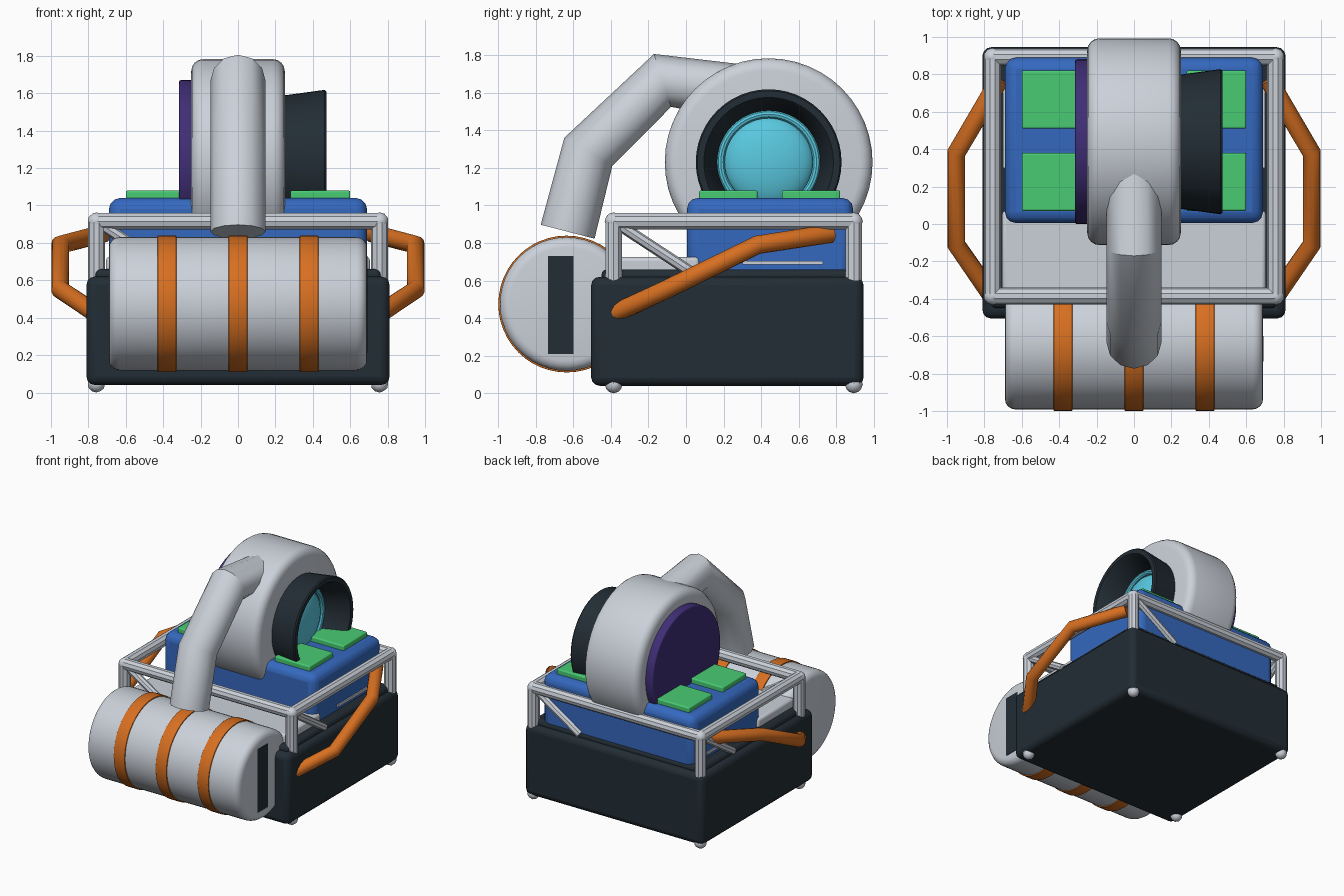
import bpy, bmesh, math
from mathutils import Vector

cube = bpy.data.objects.get("Cube")
if cube:
    bpy.data.objects.remove(cube, do_unlink=True)


def material(name, rgb):
    m = bpy.data.materials.new(name)
    m.use_nodes = True
    m.diffuse_color = (*rgb, 1)
    m.node_tree.nodes["Principled BSDF"].inputs["Base Color"].default_value = (*rgb, 1)
    return m


GREY = material("light grey", (0.6, 0.64, 0.7))
DARK = material("dark slate", (0.016, 0.026, 0.035))
BLUE = material("blue", (0.035, 0.14, 0.52))
GREEN = material("green", (0.065, 0.6, 0.17))
PURPLE = material("purple", (0.05, 0.027, 0.18))
ORANGE = material("orange", (0.68, 0.16, 0.015))
CYAN = material("cyan", (0.1, 0.58, 0.74))


def finish(name, bm, mat, bevel=0, segments=3):
    bmesh.ops.recalc_face_normals(bm, faces=bm.faces)
    mesh = bpy.data.meshes.new(name)
    bm.to_mesh(mesh)
    bm.free()
    ob = bpy.data.objects.new(name, mesh)
    bpy.context.collection.objects.link(ob)
    mesh.materials.append(mat)
    if bevel:
        mod = ob.modifiers.new("soft edges", "BEVEL")
        mod.width, mod.segments = bevel, segments
    smooth(ob)
    return ob


def smooth(ob):
    bpy.ops.object.select_all(action="DESELECT")
    ob.select_set(True)
    bpy.context.view_layer.objects.active = ob
    bpy.ops.object.shade_smooth_by_angle(angle=math.radians(35))


def box(name, lo, hi, mat, bevel=0.0):
    """Box between two opposite corners."""
    lo, hi = Vector(lo), Vector(hi)
    bm = bmesh.new()
    bmesh.ops.create_cube(bm, size=1)
    for v in bm.verts:
        v.co = (lo + hi) / 2 + v.co * (hi - lo)
    return finish(name, bm, mat, bevel)


def lathe(name, profile, y, z, mat, closed=False, steps=48):
    """Spin (x, radius) points around an axis along x."""
    bm = bmesh.new()
    verts = [bm.verts.new((x, y, z + r)) for x, r in profile]
    pairs = list(zip(verts, verts[1:] + verts[:1]))
    edges = [bm.edges.new(p) for p in (pairs if closed else pairs[:-1])]
    bmesh.ops.spin(bm, geom=verts + edges, cent=(0, y, z), axis=(1, 0, 0),
                   angle=math.tau, steps=steps)
    bmesh.ops.remove_doubles(bm, verts=bm.verts, dist=0.0005)
    return finish(name, bm, mat)


def drum(name, x0, x1, radius, soft, y, z, mat):
    """Closed disc with rounded rims."""
    arc = [(soft * (1 - math.sin(a)), soft * (1 - math.cos(a)))
           for a in (math.pi / 2 * i / 4 for i in range(5))]
    left = [(x0 + d, radius - e) for d, e in reversed(arc)]
    right = [(x1 - d, radius - e) for d, e in arc]
    left.sort(key=lambda p: p[0])
    right.sort(key=lambda p: p[0])
    return lathe(name, [(x0, 0)] + left + right + [(x1, 0)], y, z, mat)


def tube(name, points, radius, mat, resolution=4):
    """Round mitred tube along a straight-sided path."""
    curve = bpy.data.curves.new(name, "CURVE")
    curve.dimensions = "3D"
    curve.bevel_depth, curve.bevel_resolution = radius, resolution
    curve.use_fill_caps = True
    spline = curve.splines.new("POLY")
    spline.points.add(len(points) - 1)
    for p, co in zip(spline.points, points):
        p.co = (*co, 1)
    ob = bpy.data.objects.new(name, curve)
    bpy.context.collection.objects.link(ob)
    curve.materials.append(mat)
    bpy.ops.object.select_all(action="DESELECT")
    ob.select_set(True)
    bpy.context.view_layer.objects.active = ob
    bpy.ops.object.convert(target="MESH")
    smooth(bpy.context.view_layer.objects.active)


# Base housing with a slightly raised lid
box("base", (-0.81, -0.505, 0.04), (0.81, 0.945, 0.62), DARK, 0.045)
box("base_lid", (-0.765, -0.45, 0.5), (0.765, 0.9, 0.66), DARK, 0.03)

# Deck plate, body block, side trims and pads
box("deck_plate", (-0.705, -0.4, 0.6), (0.705, 0.07, 0.725), GREY, 0.02)
box("body_block", (-0.69, 0.005, 0.55), (0.69, 0.89, 1.04), BLUE, 0.06)
box("side_trim", (-0.7, 0.3, 0.685), (0.7, 0.73, 0.705), GREY)
for side in (-1, 1):
    for y in (0.07, 0.51):
        xs = sorted((side * 0.28, side * 0.6))
        box("pad", (xs[0], y, 1.02), (xs[1], y + 0.31, 1.08), GREEN, 0.01)

# Tube frame: posts, feet, top rails and a brace on each side
FX, FRONT, BACK, TOP, R = 0.757, -0.385, 0.893, 0.915, 0.046
corners = [(-FX, FRONT), (FX, FRONT), (FX, BACK), (-FX, BACK)]
for i, (x, y) in enumerate(corners):
    here = Vector((x, y, TOP))
    after = Vector((*corners[(i + 1) % 4], TOP))
    tube("frame_post", [(x, y, 0.05), here], R, GREY, 3)
    tube("top_rail", [here, after], R, GREY, 3)
    foot = here + (after - here).normalized() * 0.42
    foot.z = 0.64
    tube("frame_brace", [here, foot], 0.03, GREY, 2)
    for name, z in (("foot", 0.048), ("frame_joint", TOP)):
        bm = bmesh.new()
        bmesh.ops.create_icosphere(bm, subdivisions=2, radius=0.048)
        bmesh.ops.translate(bm, verts=bm.verts, vec=(x, y, z))
        finish(name, bm, GREY)

# Carry handles
for side in (-1, 1):
    path = [(0.72, 0.77, 0.85), (0.95, 0.38, 0.79), (0.95, -0.11, 0.55), (0.77, -0.37, 0.43)]
    tube("handle", [(side * x, y, z) for x, y, z in path], 0.05, ORANGE)

# Front tank with straps and end plate
TY, TZ = -0.635, 0.475
drum("tank", -0.69, 0.69, 0.356, 0.055, TY, TZ, GREY)
for x in (-0.38, 0, 0.38):
    drum("tank_strap", x - 0.05, x + 0.05, 0.364, 0.003, TY, TZ, ORANGE)
box("tank_end_plate", (0.685, -0.735, 0.21), (0.693, -0.6, 0.73), DARK)

# Upright wheel housing and side disc
WY, WZ = 0.44, 1.23
drum("wheel_housing", -0.25, 0.25, 0.553, 0.065, WY, WZ, GREY)
drum("side_disc", -0.315, -0.2, 0.441, 0.012, WY, WZ, PURPLE)

# Flared hood
hood = [(0.22, 0.355), (0.462, 0.388), (0.472, 0.38), (0.472, 0.345),
        (0.455, 0.332), (0.29, 0.275), (0.22, 0.27)]
lathe("lens_hood", hood, WY, WZ, DARK, closed=True)

# Lens rim and dome
rim = [(0.275 + 0.022 * math.cos(a), 0.255 + 0.022 * math.sin(a))
       for a in (math.tau * i / 10 for i in range(10))]
lathe("lens_rim", rim, WY, WZ, CYAN, closed=True)
dome = [(0.25 + 0.09 * math.sin(a), 0.24 * math.cos(a))
        for a in (math.pi / 2 * i / 8 for i in range(9))]
lathe("lens_dome", dome, WY, WZ, CYAN)

# Bent hose from the wheel to the tank
tube("hose", [(0, 0.4, 1.59), (0, -0.125, 1.665), (0, -0.52, 1.285), (0, -0.63, 0.86)],
     0.148, GREY, 4)
